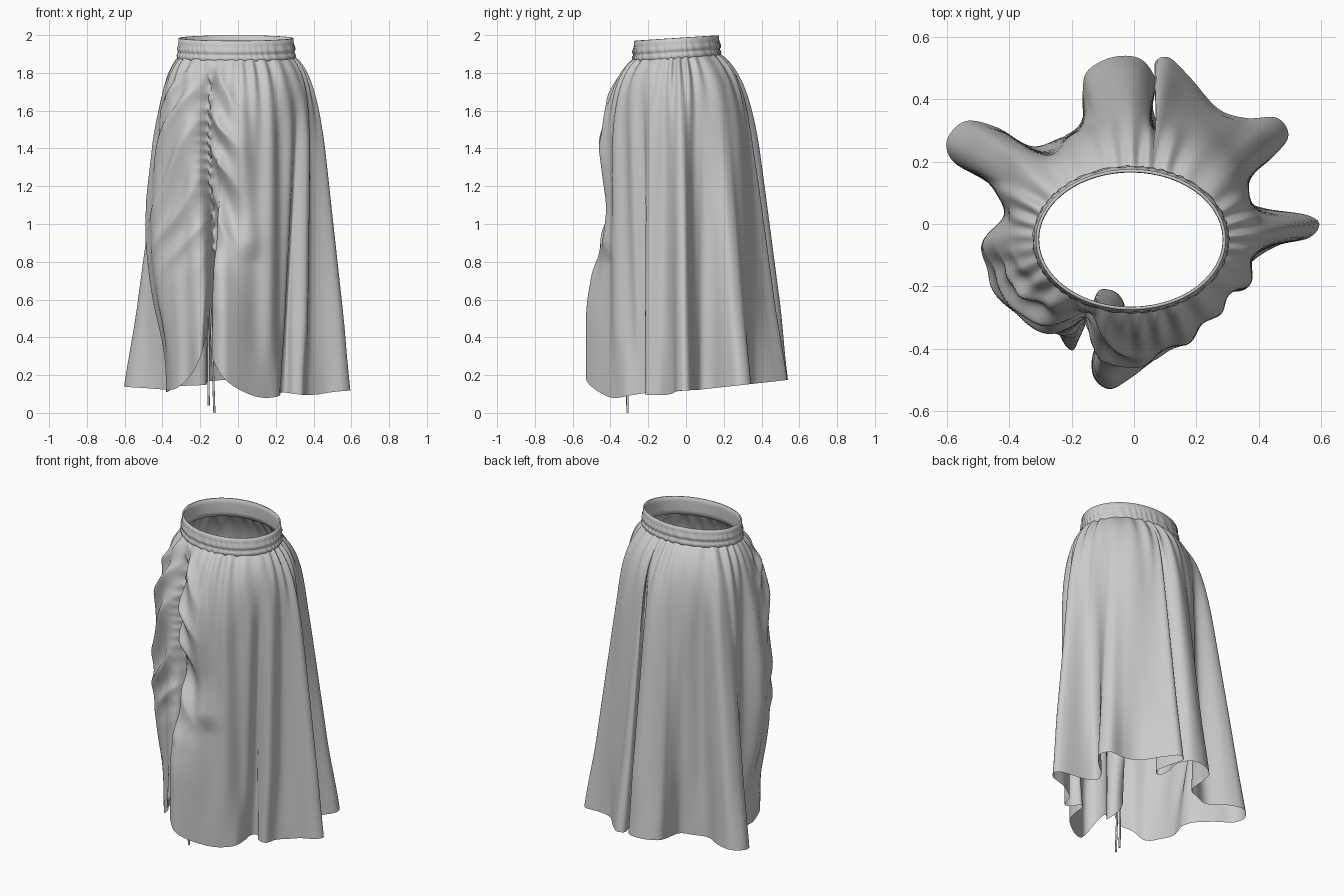
import bpy, bmesh
from math import sin, cos, exp, pi, atan2, hypot

if "Cube" in bpy.data.objects:
    bpy.data.objects.remove(bpy.data.objects["Cube"])

CX, CY = -0.01, -0.05          # waist centre
N, M = 460, 150                # columns around, rows down


def smooth(a, b, x):
    t = max(0.0, min(1.0, (x - a) / (b - a)))
    return t * t * (3 - 2 * t)


def bump(x, c, w):
    return exp(-((x - c) / w) ** 2)


def grid_object(name, rows, closed_rows=False):
    """Loft a list of closed rings into a smooth mesh."""
    me = bpy.data.meshes.new(name)
    n, verts, faces = len(rows[0]), [p for r in rows for p in r], []
    for j in range(len(rows) if closed_rows else len(rows) - 1):
        k = (j + 1) % len(rows)
        for i in range(n):
            i2 = (i + 1) % n
            faces.append((j * n + i, k * n + i, k * n + i2, j * n + i2))
    me.from_pydata(verts, [], faces)
    bm = bmesh.new()
    bm.from_mesh(me)
    bmesh.ops.recalc_face_normals(bm, faces=bm.faces)
    bm.to_mesh(me)
    bm.free()
    me.shade_smooth()
    ob = bpy.data.objects.new(name, me)
    bpy.context.collection.objects.link(ob)
    return ob


# Hem outline seen from above, counter-clockwise from the gathered front slit
HEM = [(-.16, -.31), (-.12, -.24), (-.06, -.225), (-.03, -.27), (-.08, -.34), (-.13, -.41),
       (-.13, -.49), (-.08, -.53), (-.02, -.50), (.06, -.44), (.14, -.38), (.21, -.32),
       (.225, -.25), (.225, -.19), (.255, -.17), (.29, -.21), (.34, -.21), (.37, -.13),
       (.46, -.07), (.56, -.045), (.595, 0), (.55, .03), (.42, .05), (.35, .08),
       (.36, .14), (.44, .21), (.495, .28), (.46, .34), (.36, .34), (.27, .37),
       (.18, .47), (.11, .535), (.065, .51), (.10, .42), (.12, .34), (.08, .32),
       (.06, .38), (.07, .46), (.02, .53), (-.07, .535), (-.15, .49), (-.165, .42),
       (-.17, .31), (-.24, .275), (-.33, .25), (-.44, .31), (-.54, .33), (-.60, .27),
       (-.58, .20), (-.48, .14), (-.39, .07), (-.36, 0), (-.38, -.10), (-.36, -.20),
       (-.32, -.28), (-.26, -.32), (-.22, -.39), (-.19, -.40)]


def catmull(pts, steps=24):
    out, n = [], len(pts)
    for i in range(n):
        p = [pts[(i + k) % n] for k in (-1, 0, 1, 2)]
        for s in range(steps):
            t = s / steps
            out.append(tuple(0.5 * (2 * b + (c - a) * t + (2 * a - 5 * b + 4 * c - d) * t * t
                                    + (3 * b - a - 3 * c + d) * t ** 3) for a, b, c, d in zip(*p)))
    return out


def resample(pts, n):
    lens = [0]
    for a, b in zip(pts, pts[1:] + pts[:1]):
        lens.append(lens[-1] + hypot(b[0] - a[0], b[1] - a[1]))
    out, j = [], 0
    for i in range(n):
        s = lens[-1] * i / n
        while lens[j + 1] < s:
            j += 1
        f = (s - lens[j]) / (lens[j + 1] - lens[j])
        a, b = pts[j], pts[(j + 1) % len(pts)]
        out.append((a[0] + (b[0] - a[0]) * f, a[1] + (b[1] - a[1]) * f))
    return out


hem = resample(catmull(HEM), N)

# Smoothed angle for each column, so the folds fan out from an even waist
ang, last = [], None
for i, (x, y) in enumerate(hem):
    a = atan2((y - CY) / .36, (x - CX) / .41)
    if last is not None:
        while a - last > pi:
            a -= 2 * pi
        while a - last < -pi:
            a += 2 * pi
    last = a
    ang.append(a - 2 * pi * i / N)
for _ in range(3):
    ang = [sum(ang[(i + k) % N] for k in range(-10, 11)) / 21 for i in range(N)]
theta = [a + 2 * pi * i / N for i, a in enumerate(ang)]
shift = -2.04 - theta[0]
theta = [t + shift * exp(-min(i, N - i) / 60) for i, t in enumerate(theta)]


def hem_z(x, y):
    dx = x + .17
    lift = .32 * exp(-abs(dx) / (.1 if dx > 0 else .085)) * smooth(-.05, -.22, y)
    ripple = .008 * sin(14 * x + 9 * y) * smooth(.1, -.1, y)
    return .115 + .11 * y + lift + ripple


def skirt_point(i, t):
    th, (hx, hy) = theta[i], hem[i]
    c, s = cos(th), sin(th)
    d = ((th - theta[0] + pi) % (2 * pi) - pi) * .4      # distance from the ruched seam
    ad = abs(d)
    ztop = 1.895 + .065 * .2 * s
    z = ztop + (hem_z(hx, hy) - ztop) * t
    depth = ztop - z
    g = 1 - exp(-depth / .125)
    front = bump(d, .18, .22)
    h = t * (1 - front) + smooth(.4, .82, t) * front
    fade = 1 - smooth(.75, 1, t)
    # vertical gathers under the band, then broad folds
    gat = .6 + .4 * sin(5 * th + 1)
    r = .017 * gat * sin(29 * th + 2.5 * sin(4 * th)) * exp(-depth / .22) * (1 - exp(-depth / .02))
    r += .014 * sin(14 * th + 1.6 * sin(2 * th + 1)) * smooth(.03, .3, t) * smooth(.15, .4, ad) * fade
    # ruched groove with tight crinkles and drooping swags either side
    on = smooth(1.88, 1.7, z) * fade
    r -= .075 * exp(-(d / .05) ** 2) * on
    side = 1 if d > 0 else -1
    crinkle = sin(2 * pi * z / .065 + side * 1.2 + 4 * sin(9 * z))
    r += .012 * crinkle * exp(-(ad / .035) ** 2) * on * smooth(.7, 1.0, z)
    ph = pi * (z + 1.5 * ad + .04 * sin(8 * z + side)) / .25 + side * .7
    swag = 1 - 2 * abs(sin(ph)) ** 1.2
    reach = bump(ad, .1, .08) if d > 0 else .85 * bump(ad, .17, .14)
    r += .022 * swag * reach * on * smooth(.65, 1.0, z)
    # puffed panels
    r += .03 * bump(z, 1.5, .24) * bump(ad, .17, .13)
    r -= .035 * bump(z, 1.08, .13) * bump(d, .12, .14)
    r += .09 * bump(z, .95, .52) * bump(d, -.37, .17) * (1 - smooth(.72, 1, t)) * smooth(1.88, 1.5, z)
    r += .03 * bump(d, .25 - .1 * (z - 1), .06) * smooth(.78, .92, z) * smooth(1.75, 1.3, z)
    wx, wy, bx, by = .297 * c, .217 * s, .41 * c, .36 * s
    x = CX + wx + (bx - wx) * g + (hx - CX - bx) * h + r * c
    y = CY + wy + (by - wy) * g + (hy - CY - by) * h + r * s
    return (x, y, z)


grid_object("skirt_body", [[skirt_point(i, j / M) for i in range(N)] for j in range(M + 1)])

# Elasticated waistband: puffed channels, plain inner face
BAND = [(-.006, .115), (.001, .113), (.001, .09), (.003, .076), (.007, .066), (.009, .056),
        (.006, .046), (.002, .04), (.008, .031), (.011, .02), (.007, .008), (.0, .0),
        (-.008, .002), (-.01, .03), (-.01, .085), (-.009, .113)]
rows = []
for off, zz in BAND:
    ring = []
    for i in range(300):
        a = 2 * pi * i / 300
        wob = .0018 * sin(41 * a + 4 * sin(5 * a) + 40 * zz) * (0 < zz < .08) * (off > 0)
        o = off + wob
        y = CY + (.225 + o) * sin(a)
        ring.append((CX + (.304 + o) * cos(a), y, 1.87 + zz + .065 * (y - CY)))
    rows.append(ring)
grid_object("waistband", rows, True)


# Drawstring ends hanging from the ruched seam
def cord(name, pts, radius=.006):
    cu = bpy.data.curves.new(name, 'CURVE')
    cu.dimensions, cu.bevel_depth, cu.bevel_resolution, cu.use_fill_caps = '3D', radius, 3, True
    sp = cu.splines.new('POLY')
    sp.points.add(len(pts) - 1)
    for p, co in zip(sp.points, pts):
        p.co = (*co, 1)
    bpy.context.collection.objects.link(bpy.data.objects.new(name, cu))


cord("drawstring_left", [(-.16, -.30, .55), (-.157, -.31, .35), (-.155, -.312, .04)])
cord("drawstring_right", [(-.145, -.30, .55), (-.135, -.308, .3), (-.125, -.31, 0)])
